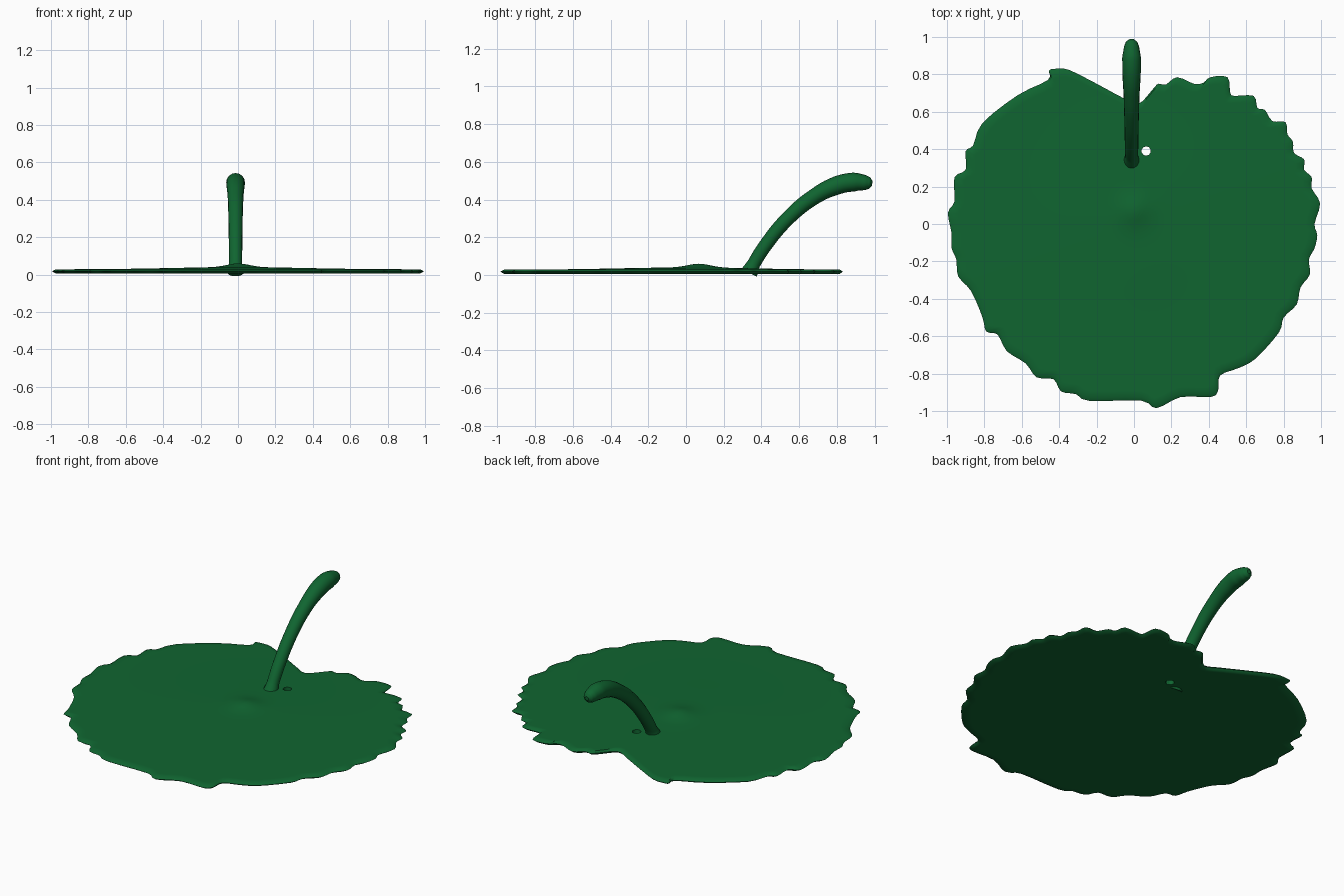
import bpy, bmesh, math

if "Cube" in bpy.data.objects:
    bpy.data.objects.remove(bpy.data.objects["Cube"])

green = bpy.data.materials.new("leaf_green")
green.diffuse_color = (0.005, 0.13, 0.03, 1)
green.use_nodes = True
green.node_tree.nodes["Principled BSDF"].inputs["Base Color"].default_value = green.diffuse_color

# Ragged pad outline, counterclockwise from the notch
OUTLINE = [(0.02, 0.64), (0.1, 0.72), (0.13, 0.75), (0.17, 0.745), (0.23, 0.785), (0.32, 0.75),
           (0.37, 0.755), (0.41, 0.785), (0.5, 0.785), (0.515, 0.70), (0.54, 0.685), (0.64, 0.685),
           (0.66, 0.62), (0.70, 0.61), (0.74, 0.55), (0.81, 0.545), (0.82, 0.48), (0.85, 0.44),
           (0.855, 0.38), (0.91, 0.345), (0.91, 0.29), (0.95, 0.25), (0.95, 0.19), (0.995, 0.11),
           (0.965, 0.0), (0.98, -0.06), (0.965, -0.13), (0.935, -0.19), (0.94, -0.27),
           (0.89, -0.34), (0.87, -0.43), (0.8, -0.5), (0.775, -0.58), (0.65, -0.72),
           (0.56, -0.77), (0.46, -0.81), (0.45, -0.89), (0.41, -0.925), (0.25, -0.925),
           (0.12, -0.985), (0.04, -0.945), (-0.24, -0.945), (-0.31, -0.91), (-0.39, -0.895),
           (-0.43, -0.83), (-0.52, -0.82), (-0.58, -0.745), (-0.68, -0.68), (-0.73, -0.59),
           (-0.79, -0.575), (-0.81, -0.5), (-0.87, -0.36), (-0.94, -0.28), (-0.95, -0.19),
           (-0.975, -0.13), (-0.975, -0.05), (-0.995, 0.06), (-0.96, 0.12), (-0.96, 0.25),
           (-0.9, 0.29), (-0.9, 0.39), (-0.86, 0.42), (-0.81, 0.54), (-0.62, 0.69),
           (-0.46, 0.77), (-0.455, 0.82), (-0.42, 0.83), (-0.35, 0.825), (-0.2, 0.75),
           (-0.07, 0.68)]


def smooth_loop(pts, steps):
    """Closed Catmull-Rom curve through the points."""
    out, n = [], len(pts)
    for i in range(n):
        p = [pts[(i + k - 1) % n] for k in range(4)]
        for s in range(steps):
            t = s / steps
            out.append(tuple(0.5 * (2 * b + (c - a) * t + (2 * a - 5 * b + 4 * c - d) * t * t
                                    + (3 * b - a - 3 * c + d) * t ** 3)
                             for a, b, c, d in zip(*p)))
    return out


def top_height(x, y):
    """Slightly domed surface with a small knob near the middle."""
    r2 = x * x + y * y
    knob = 0.02 * math.exp(-(x * x + (y - 0.07) ** 2) / 0.007)
    return 0.028 + 0.012 * math.exp(-r2 / 0.25) + knob


# Leaf pad: concentric rings, top and bottom sharing a thin rim
loop = smooth_loop(OUTLINE, 3)
n = len(loop)
scales = [0.03 + 0.95 * i / 26 for i in range(27)]
bm = bmesh.new()


def ring(s, height):
    return [bm.verts.new((x * s, y * s, height(x * s, y * s))) for x, y in loop]


def under(x, y):
    return 0.006


rings = [ring(s, top_height) for s in scales]
rings.append(ring(1.0, lambda x, y: 0.018))
rings += [ring(s, under) for s in reversed(scales)]
for a, b in zip(rings, rings[1:]):
    for i in range(n):
        j = (i + 1) % n
        bm.faces.new((a[i], b[i], b[j], a[j]))
for end, z in ((rings[0], top_height(0, 0)), (rings[-1], 0.006)):
    c = bm.verts.new((0, 0, z))
    for i in range(n):
        bm.faces.new((c, end[i], end[(i + 1) % n]))
bmesh.ops.recalc_face_normals(bm, faces=bm.faces)
mesh = bpy.data.meshes.new("leaf_pad")
bm.to_mesh(mesh)
bm.free()
pad = bpy.data.objects.new("leaf_pad", mesh)
bpy.context.collection.objects.link(pad)
mesh.materials.append(green)

# Small hole beside the stem
bpy.ops.mesh.primitive_cylinder_add(vertices=10, radius=0.025, depth=0.3, location=(0.065, 0.39, 0))
cutter = bpy.context.object
cutter.name = "hole_cutter"
cutter.hide_render = True
bpy.ops.object.select_all(action='DESELECT')
pad.select_set(True)
bpy.context.view_layer.objects.active = pad
mod = pad.modifiers.new("hole", 'BOOLEAN')
mod.operation = 'DIFFERENCE'
mod.object = cutter
bpy.ops.object.modifier_apply(modifier="hole")
bpy.data.objects.remove(cutter)
bpy.ops.object.shade_smooth_by_angle(angle=math.radians(50))

# Curved stem: (y, z, radius), swelling towards a rounded tip
STEM = [(0.335, 0.012, 0.045), (0.36, 0.06, 0.035), (0.42, 0.155, 0.036), (0.54, 0.30, 0.038),
        (0.68, 0.415, 0.042), (0.80, 0.475, 0.049), (0.89, 0.493, 0.05), (0.95, 0.49, 0.04),
        (0.975, 0.488, 0.03), (0.988, 0.487, 0.012)]
curve = bpy.data.curves.new("stem", 'CURVE')
curve.dimensions = '3D'
curve.bevel_depth = 1.0
curve.bevel_resolution = 6
curve.resolution_u = 6
curve.use_fill_caps = True
spline = curve.splines.new('BEZIER')
spline.bezier_points.add(len(STEM) - 1)
for p, (y, z, r) in zip(spline.bezier_points, STEM):
    p.co = (-0.013, y, z)
    p.radius = r
    p.handle_left_type = p.handle_right_type = 'AUTO'
curve.materials.append(green)
stem = bpy.data.objects.new("stem", curve)
bpy.context.collection.objects.link(stem)
bpy.ops.object.select_all(action='DESELECT')
stem.select_set(True)
bpy.context.view_layer.objects.active = stem
bpy.ops.object.convert(target='MESH')
bpy.ops.object.shade_smooth_by_angle(angle=math.radians(50))
